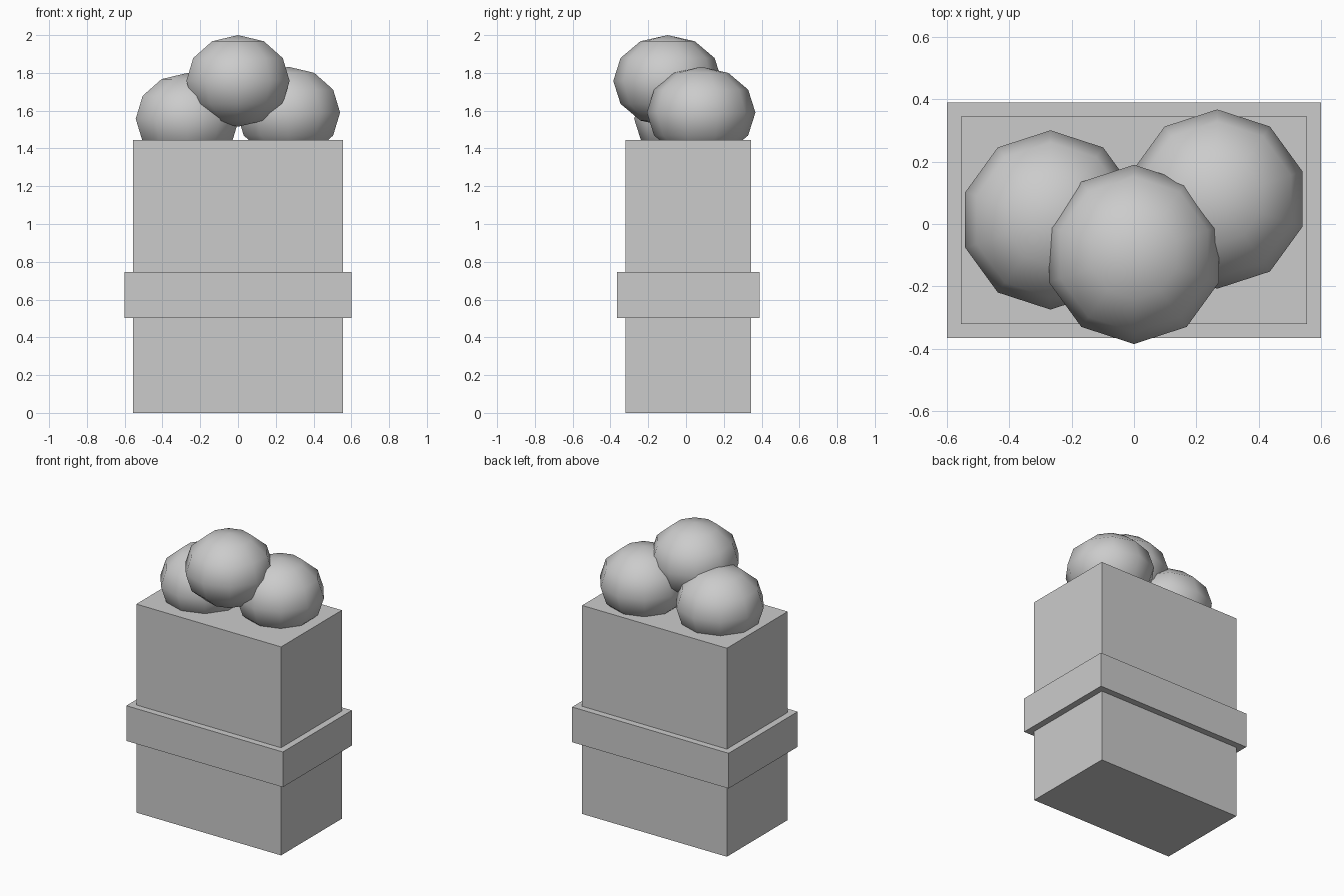
import bpy

if "Cube" in bpy.data.objects:
    bpy.data.objects.remove(bpy.data.objects["Cube"])

CY = 0.012  # body centre in y


def box(name, half_x, half_y, z0, z1):
    bpy.ops.mesh.primitive_cube_add(size=1, location=(0, CY, (z0 + z1) / 2))
    ob = bpy.context.object
    ob.name = name
    ob.dimensions = (half_x * 2, half_y * 2, z1 - z0)
    bpy.ops.object.transform_apply(location=False, rotation=False, scale=True)
    return ob


def ball(name, x, y, z):
    bpy.ops.mesh.primitive_uv_sphere_add(segments=10, ring_count=6, radius=0.2875, location=(x, y, z))
    ob = bpy.context.object
    ob.name = name
    ob.scale.z = 0.2425 / 0.2875  # slightly squashed
    bpy.ops.object.transform_apply(location=False, rotation=False, scale=True)
    bpy.ops.object.shade_smooth()
    return ob


# Tall container and the band wrapped around it
box("container", 0.555, 0.333, 0.0, 1.445)
box("band", 0.60, 0.378, 0.502, 0.746)

# Heap of low-poly scoops on top
ball("left_scoop", -0.268, 0.013, 1.557)
ball("right_scoop", 0.267, 0.08, 1.59)
ball("top_scoop", 0.0, -0.0975, 1.7575)
